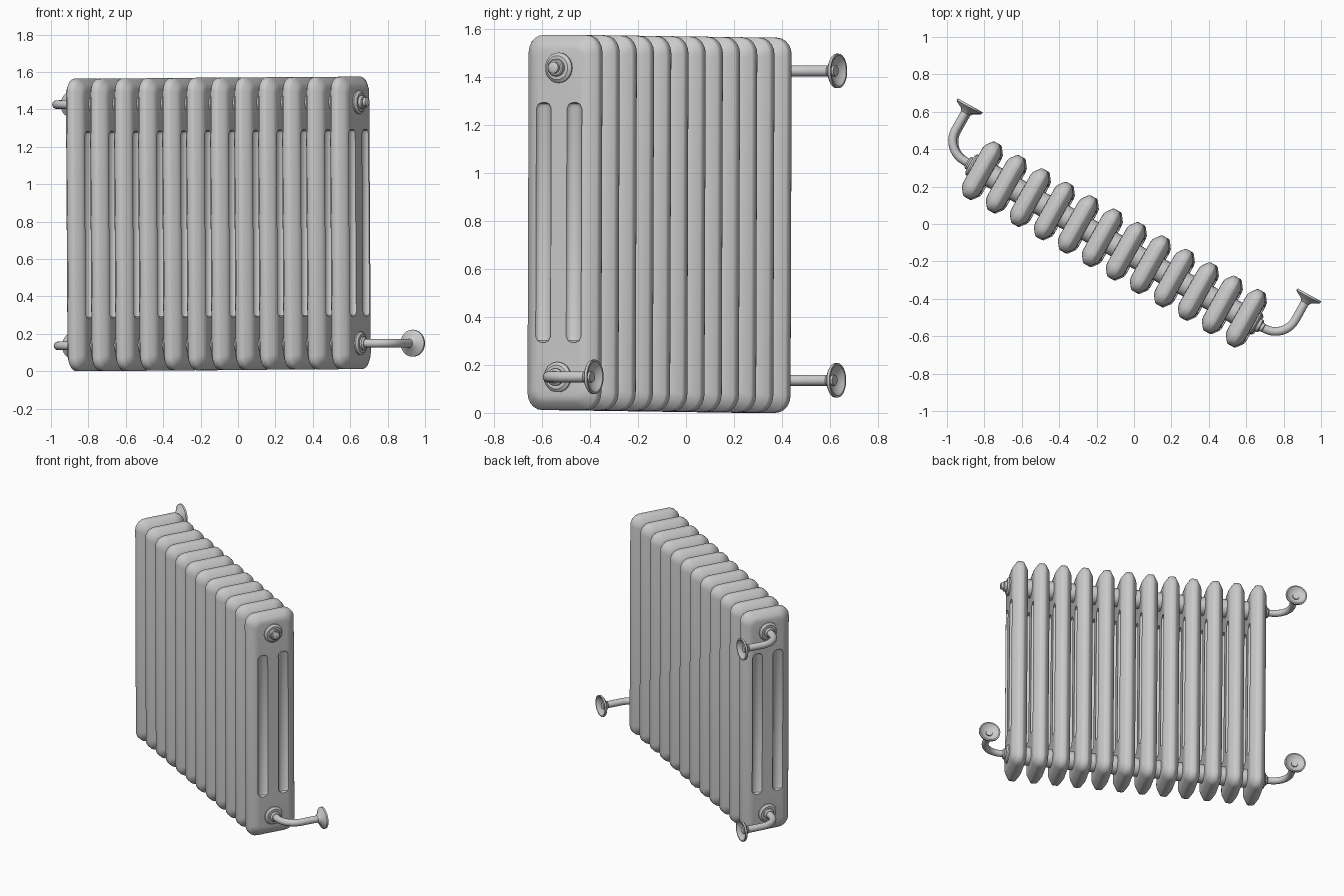
import bpy, bmesh, math
from mathutils import Matrix, Vector

if "Cube" in bpy.data.objects:
    bpy.data.objects.remove(bpy.data.objects["Cube"])

# Radiator frame: local x runs along the row, y across a fin, z up
FRAME = (Matrix.Translation((-0.105, -0.11, 0.788))
         @ Matrix.Rotation(math.radians(-29.2), 4, 'Z')
         @ Matrix.Rotation(math.radians(-0.4), 4, 'Y'))
COUNT, PITCH = 12, 0.147
END = PITCH * (COUNT - 1) / 2      # row position of the end fins
HALF_W, HALF_H = 0.168, 0.782      # fin half width and half height
HEADER_Z = 0.645


def smooth(ob, angle=35):
    bpy.ops.object.select_all(action='DESELECT')
    ob.select_set(True)
    bpy.context.view_layer.objects.active = ob
    bpy.ops.object.shade_smooth_by_angle(angle=math.radians(angle))


def make(name, bm, local=Matrix()):
    bmesh.ops.recalc_face_normals(bm, faces=bm.faces)
    me = bpy.data.meshes.new(name)
    bm.to_mesh(me)
    bm.free()
    ob = bpy.data.objects.new(name, me)
    bpy.context.collection.objects.link(ob)
    ob.matrix_world = FRAME @ local
    return ob


def skin(bm, rings):
    loops = [[bm.verts.new(p) for p in r] for r in rings]
    n = len(loops[0])
    for a, b in zip(loops, loops[1:]):
        for i in range(n):
            bm.faces.new((a[i], a[(i + 1) % n], b[(i + 1) % n], b[i]))
    bm.faces.new(loops[0])
    bm.faces.new(loops[-1])


def lathe(name, profile, local=Matrix(), seg=24):
    """Revolve (position, radius) pairs about local x."""
    bm = bmesh.new()
    skin(bm, [[(x, r * math.cos(2 * math.pi * i / seg), r * math.sin(2 * math.pi * i / seg))
               for i in range(seg)] for x, r in profile])
    ob = make(name, bm, local)
    smooth(ob)
    return ob


def outline(x, inset):
    """Rounded rectangle across the fin."""
    w, h = HALF_W - inset, HALF_H - inset
    rad = max(0.07 - inset * 0.6, 0.02)
    pts = []
    for k, (sy, sz) in enumerate([(1, 1), (-1, 1), (-1, -1), (1, -1)]):
        for j in range(6):
            a = math.pi / 2 * (k + j / 5)
            pts.append((x, sy * (w - rad) + rad * math.cos(a), sz * (h - rad) + rad * math.sin(a)))
    return pts


# Fin: plate with sloped edges
bm = bmesh.new()
layers = [(0.054, 0.062), (0.051, 0.044), (0.045, 0.034), (0.022, 0.004), (0.014, 0.0)]
skin(bm, [outline(-x, i) for x, i in layers] + [outline(x, i) for x, i in reversed(layers)])
fin = make("fin_1", bm)

# Grooves that divide each face into three columns
bm = bmesh.new()
for sx in (-1, 1):
    for sy in (-1, 1):
        rings = []
        for z, s in [(-0.5, 0.3), (-0.493, 0.75), (-0.475, 1), (0.475, 1), (0.493, 0.75), (0.5, 0.3)]:
            rings.append([(sx * 0.056 + 0.026 * s * math.cos(i * math.pi / 8),
                           sy * 0.073 + 0.036 * s * math.sin(i * math.pi / 8), z) for i in range(16)])
        skin(bm, rings)
cutter = make("groove_cutter", bm)
mod = fin.modifiers.new("grooves", 'BOOLEAN')
mod.operation, mod.solver, mod.object = 'DIFFERENCE', 'EXACT', cutter
bpy.context.view_layer.update()
bpy.context.view_layer.objects.active = fin
bpy.ops.object.modifier_apply(modifier=mod.name)
bpy.data.objects.remove(cutter)
smooth(fin, 32)

# Row of fins
for i in range(COUNT):
    ob = fin if i == 0 else bpy.data.objects.new(f"fin_{i + 1}", fin.data)
    if i:
        bpy.context.collection.objects.link(ob)
    ob.matrix_world = FRAME @ Matrix.Translation((i * PITCH - END, 0, 0))

# Header tubes joining the fins, with end collars
e = END
for name, z in (("top_header", HEADER_Z), ("bottom_header", -HEADER_Z)):
    lathe(name, [(-e - 0.072, 0.05), (-e - 0.062, 0.063), (e + 0.062, 0.063), (e + 0.072, 0.05)],
          Matrix.Translation((0, 0, z)))

# Plug on the upper right end
lathe("plug", [(e + 0.06, 0.036), (e + 0.088, 0.036), (e + 0.092, 0.031), (e + 0.092, 0.024),
               (e + 0.108, 0.024), (e + 0.112, 0.018)], Matrix.Translation((0, 0, HEADER_Z)))


# Bent pipe with wall rose
def pipe(name, side, z):
    arc_r = 0.12
    path = [(0.04, 0), (0.108, 0)]
    path += [(0.108 + arc_r * math.sin(t * math.pi / 20), arc_r - arc_r * math.cos(t * math.pi / 20))
             for t in range(1, 11)] + [(0.228, 0.26)]
    rings = []
    for k, (px, py) in enumerate(path):
        a = Vector(path[max(k - 1, 0)])
        b = Vector(path[min(k + 1, len(path) - 1)])
        t = (b - a).normalized()
        rings.append([(side * (END + px - t.y * 0.023 * math.cos(i * math.pi / 8)),
                       py + t.x * 0.023 * math.cos(i * math.pi / 8),
                       z + 0.023 * math.sin(i * math.pi / 8)) for i in range(16)])
    bm = bmesh.new()
    skin(bm, rings)
    smooth(make(name + "_pipe", bm), 50)
    lathe(name + "_nut", [(0.06, 0.036), (0.082, 0.036), (0.09, 0.026)],
          Matrix.Translation((side * END, 0, z)) @ Matrix.Diagonal((side, 1, 1, 1)))
    lathe(name + "_rose", [(0.225, 0.023), (0.24, 0.034), (0.254, 0.062), (0.262, 0.072), (0.274, 0.072),
                           (0.274, 0.064), (0.262, 0.05), (0.25, 0.023)],
          Matrix.Translation((side * (END + 0.228), 0, z)) @ Matrix.Rotation(math.pi / 2, 4, 'Z'))


pipe("upper_left", -1, HEADER_Z)
pipe("lower_left", -1, -HEADER_Z)
pipe("lower_right", 1, -HEADER_Z)
